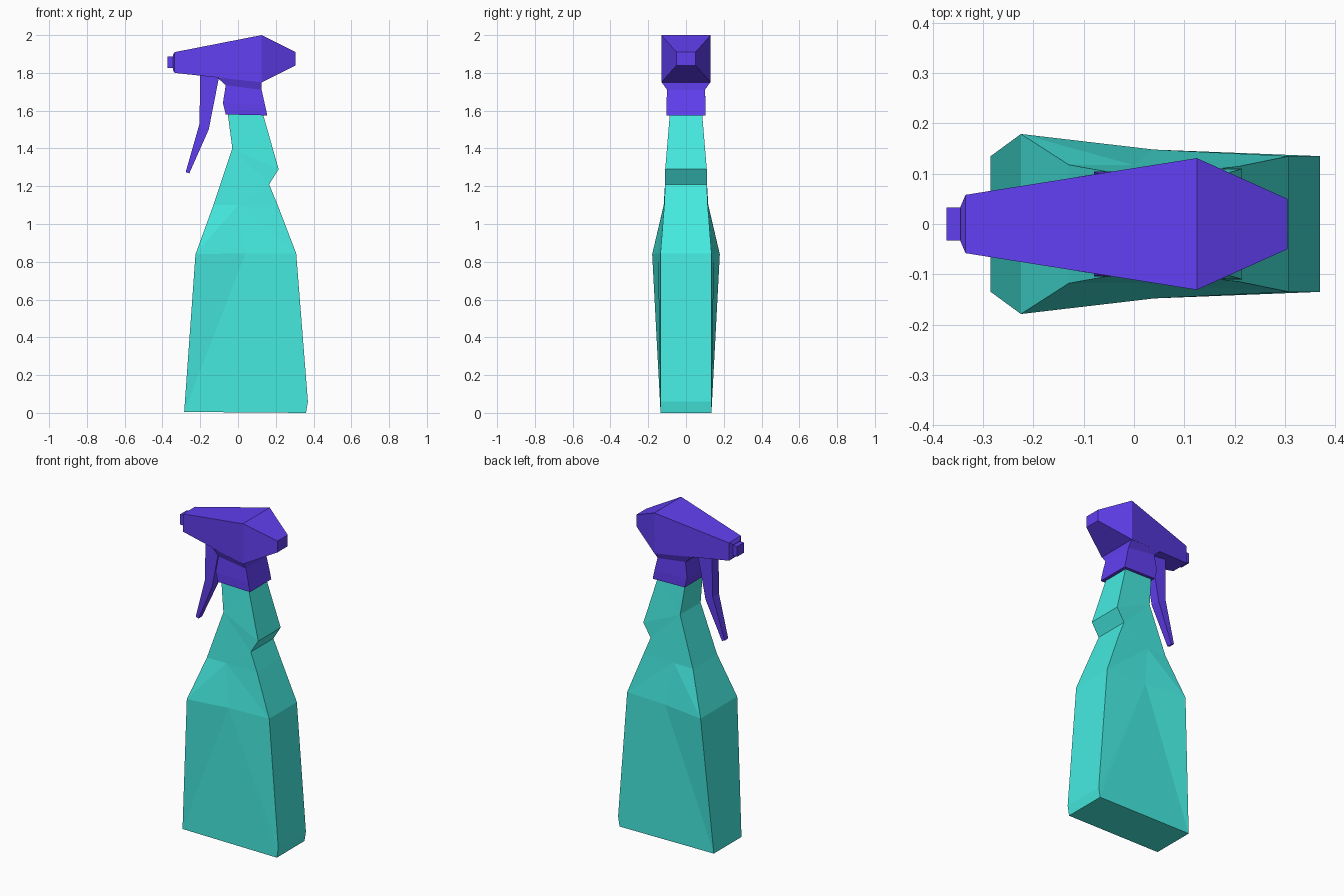
import bpy, bmesh

if "Cube" in bpy.data.objects:
    bpy.data.objects.remove(bpy.data.objects["Cube"])


def material(name, color):
    m = bpy.data.materials.new(name)
    m.diffuse_color = color
    m.use_nodes = True
    m.node_tree.nodes["Principled BSDF"].inputs["Base Color"].default_value = m.diffuse_color
    return m


teal = material("teal plastic", (0.06, 0.83, 0.75, 1))
blue = material("blue plastic", (0.12, 0.05, 0.88, 1))


def build(name, verts, faces, mat):
    bm = bmesh.new()
    vs = [bm.verts.new(v) for v in verts]
    for f in faces:
        bm.faces.new([vs[i] for i in f])
    bmesh.ops.recalc_face_normals(bm, faces=bm.faces)
    me = bpy.data.meshes.new(name)
    bm.to_mesh(me)
    bm.free()
    me.materials.append(mat)
    ob = bpy.data.objects.new(name, me)
    bpy.context.collection.objects.link(ob)
    return ob


def loft(name, stations, mat):
    """Each station: two (x, z, half_width) points spanning a four-sided ring."""
    verts, faces = [], []
    for (xa, za, wa), (xb, zb, wb) in stations:
        verts += [(xa, -wa, za), (xa, wa, za), (xb, wb, zb), (xb, -wb, zb)]
    n = len(stations)
    for k in range(n - 1):
        for i in range(4):
            j = (i + 1) % 4
            faces.append((4 * k + i, 4 * k + j, 4 * k + 4 + j, 4 * k + 4 + i))
    faces += [(3, 2, 1, 0), tuple(range(4 * n - 4, 4 * n))]
    return build(name, verts, faces, mat)


# bottle: left and right profiles (x, z, half width) joined by faceted sides
left = [(-0.285, 0.005, 0.135), (-0.225, 0.84, 0.179), (-0.13, 1.1, 0.118),
        (-0.03, 1.4, 0.1), (-0.055, 1.59, 0.085)]
right = [(0.36, 0, 0.135), (0.37, 0.06, 0.135), (0.308, 0.845, 0.135),
         (0.21, 1.1, 0.115), (0.165, 1.21, 0.11), (0.215, 1.29, 0.11),
         (0.13, 1.59, 0.085)]
middle = [(0.04, 0.845, 0.148), (0.0, 1.1, 0.117)]
names = ["L%d" % i for i in range(5)] + ["R%d" % i for i in range(7)] + ["M0", "M1"]
idx = {n: i for i, n in enumerate(names)}
points = left + right + middle
N = len(points)
verts = [(x, s * w, z) for s in (-1, 1) for x, z, w in points]
side = ["L0 R0 M0", "L0 M0 L1", "R0 R1 M0", "R1 R2 M0", "L1 M0 M1", "L1 M1 L2",
        "M0 R2 M1", "R2 R3 M1", "M1 R3 R4", "L2 M1 L3", "M1 R4 L3", "L3 R4 R5",
        "L3 R5 R6", "L3 R6 L4"]
faces = []
for f in side:
    ids = [idx[n] for n in f.split()]
    faces += [ids, [i + N for i in reversed(ids)]]
loop = list(range(5)) + list(range(11, 4, -1))
for a, b in zip(loop, loop[1:] + loop[:1]):
    faces.append([a, b, b + N, a + N])
build("bottle", verts, faces, teal)

# spray head, tapering to both ends
loft("spray_head", [
    ((-0.345, 1.815, 0.035), (-0.345, 1.895, 0.035)),
    ((-0.335, 1.80, 0.058), (-0.335, 1.91, 0.058)),
    ((0.125, 1.75, 0.131), (0.125, 2.0, 0.131)),
    ((0.305, 1.84, 0.05), (0.305, 1.91, 0.05))], blue)

# nozzle tip
loft("nozzle", [
    ((-0.373, 1.825, 0.033), (-0.373, 1.888, 0.033)),
    ((-0.335, 1.825, 0.033), (-0.335, 1.888, 0.033))], blue)

# collar flaring into the underside of the head
loft("collar", [
    ((-0.065, 1.58, 0.104), (0.155, 1.575, 0.104)),
    ((-0.08, 1.64, 0.104), (0.143, 1.63, 0.104)),
    ((-0.065, 1.735, 0.098), (0.125, 1.71, 0.1)),
    ((-0.11, 1.775, 0.094), (0.125, 1.752, 0.13))], blue)

# trigger lever
loft("trigger", [
    ((-0.2, 1.79, 0.033), (-0.1, 1.78, 0.033)),
    ((-0.204, 1.53, 0.03), (-0.155, 1.5, 0.03)),
    ((-0.277, 1.275, 0.017), (-0.258, 1.268, 0.017))], blue)
